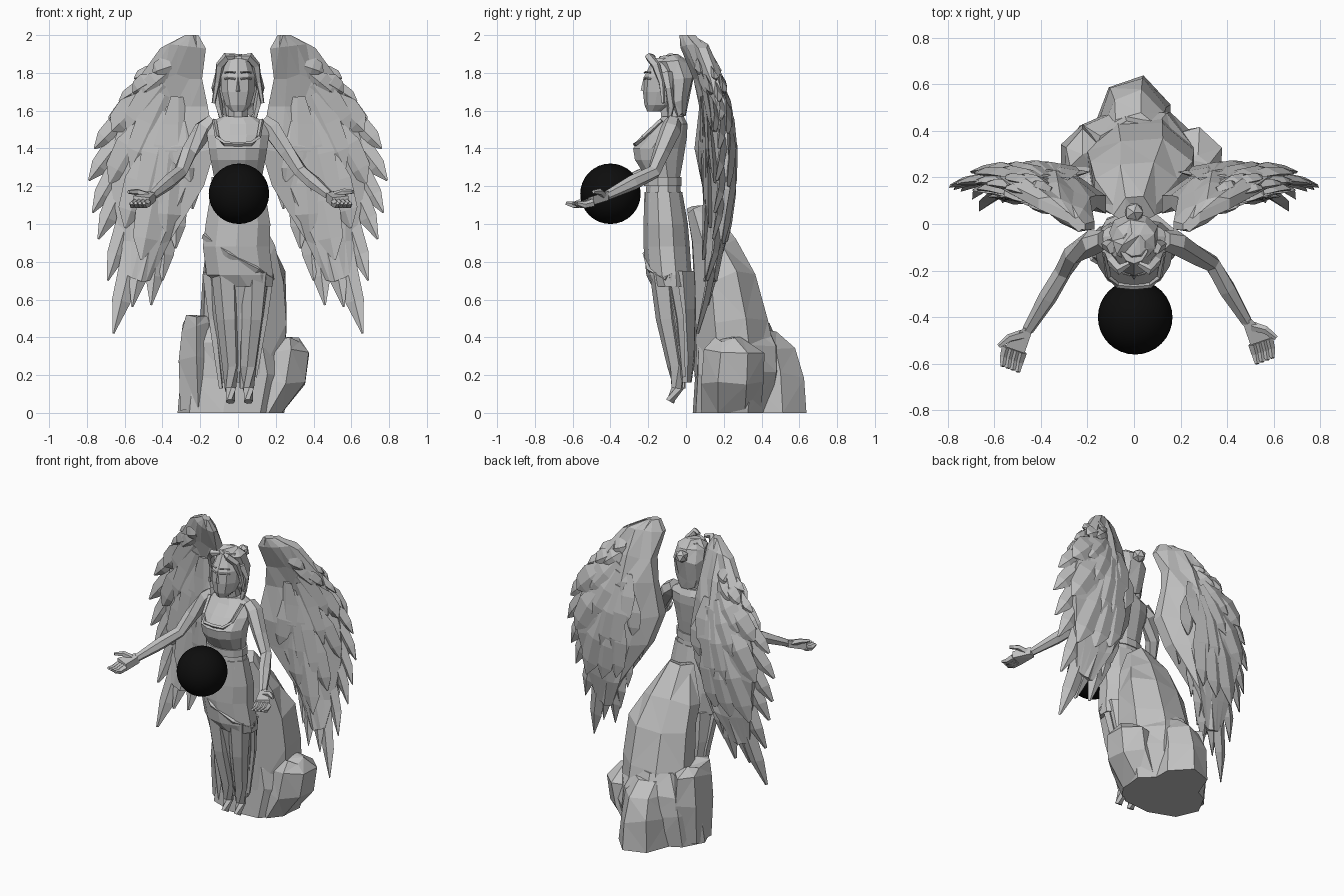
import bpy, bmesh, math, random
from mathutils import Vector as V

random.seed(4)


def material(name, c):
    m = bpy.data.materials.new(name)
    m.diffuse_color = (c, c, c, 1)
    return m


STONE = material("stone grey", 0.53)
BLACK = material("orb black", 0.004)


def finish(name, bm, mat=STONE, mirror=False):
    bmesh.ops.recalc_face_normals(bm, faces=bm.faces)
    me = bpy.data.meshes.new(name)
    bm.to_mesh(me)
    bm.free()
    me.materials.append(mat)
    ob = bpy.data.objects.new(name, me)
    bpy.context.collection.objects.link(ob)
    if mirror:
        ob.modifiers.new("mirror", "MIRROR").use_mirror_merge = False
    return ob


def skin(bm, rings):
    """Bridge equal-length rings of points and cap both ends."""
    rows = [[bm.verts.new(p) for p in r] for r in rings]
    n = len(rows[0])
    for a, b in zip(rows, rows[1:]):
        for i in range(n):
            j = (i + 1) % n
            bm.faces.new((a[i], a[j], b[j], b[i]))
    bm.faces.new(rows[0])
    bm.faces.new(rows[-1])


def loft(name, sections, n=10, rough=0):
    """Stack of ellipses: z, x centre, front y, back y, half width."""
    bm = bmesh.new()
    rings = []
    for z, cx, y0, y1, rx in sections:
        ring = []
        for i in range(n):
            a = math.tau * (i + 0.5) / n
            k = 1 + random.uniform(-rough, rough)
            dz = random.uniform(-rough, rough) * 0.5 if z > 0 else 0
            ring.append((cx + k * rx * math.cos(a), (y0 + y1) / 2 + k * (y1 - y0) / 2 * math.sin(a), z + dz))
        rings.append(ring)
    skin(bm, rings)
    if rough:
        bmesh.ops.triangulate(bm, faces=bm.faces)
    return finish(name, bm)


def tube(bm, pts, radii, n=6):
    pts = [V(p) for p in pts]
    rings = []
    for i, p in enumerate(pts):
        d = (pts[min(i + 1, len(pts) - 1)] - pts[max(i - 1, 0)]).normalized()
        u = d.cross(V((0.31, 0.2, 0.93))).normalized()
        w = d.cross(u)
        rings.append([p + radii[i] * (u * math.cos(math.tau * k / n) + w * math.sin(math.tau * k / n))
                      for k in range(n)])
    skin(bm, rings)


def hull(bm, pts):
    bmesh.ops.convex_hull(bm, input=[bm.verts.new(p) for p in pts])


def interp(table, z):
    for a, b in zip(table, table[1:]):
        if b[0] <= z <= a[0]:
            t = (z - a[0]) / (b[0] - a[0])
            return [p + (q - p) * t for p, q in zip(a, b)]
    return list(table[0] if z > table[0][0] else table[-1])


# Floating orb
bm = bmesh.new()
bmesh.ops.create_uvsphere(bm, u_segments=32, v_segments=16, radius=0.16)
bmesh.ops.translate(bm, verts=bm.verts, vec=(0.005, -0.4, 1.16))
finish("orb", bm, BLACK).data.shade_smooth()

# Torso with bust, belt, neck and neckline
loft("torso", [(1.12, 0, -0.22, -0.02, 0.15), (1.24, 0, -0.21, -0.03, 0.13), (1.34, 0, -0.275, -0.01, 0.15),
               (1.4, 0, -0.285, 0, 0.16), (1.47, 0, -0.22, 0.01, 0.17),
               (1.53, 0, -0.16, 0.01, 0.16), (1.57, 0, -0.13, -0.01, 0.09)], 12)
loft("belt", [(1.2, 0, -0.225, -0.02, 0.145), (1.25, 0, -0.225, -0.02, 0.145)], 12)
loft("neck", [(1.52, 0, -0.13, 0, 0.06), (1.68, 0, -0.15, -0.02, 0.05)], 8)
bm = bmesh.new()
half = [(0.125, -0.13, 1.55), (0.11, -0.225, 1.46), (0.07, -0.263, 1.425), (0, -0.27, 1.422)]
tube(bm, half, [0.012] * 4, 4)
finish("neckline", bm, mirror=True)

# Draped skirt, hip wrap and tapering legs
loft("hip_wrap", [(0.67, 0.05, -0.18, 0.02, 0.14), (0.73, 0.01, -0.21, 0.03, 0.185), (0.88, -0.01, -0.225, 0.02, 0.185),
                  (1.0, 0, -0.225, 0.01, 0.18), (1.17, 0, -0.22, -0.02, 0.15)])
loft("skirt", [(0.16, 0, -0.04, 0.03, 0.085), (0.3, 0, -0.07, 0.05, 0.11), (0.55, 0, -0.13, 0.06, 0.15),
               (0.75, 0.01, -0.18, 0.06, 0.17)], 9)
bm = bmesh.new()
for x in (-0.04, 0.055):
    tube(bm, [(x * 1.7, -0.12, 0.75), (x * 1.4, -0.1, 0.5), (x, -0.055, 0.25), (x, -0.045, 0.13), (x, -0.085, 0.06)],
         [0.075, 0.06, 0.045, 0.032, 0.025])
finish("legs_and_feet", bm)
bm = bmesh.new()
for i in range(6):
    x = -0.15 + 0.06 * i
    tube(bm, [(x * 1.1, -0.12 + 2 * x * x, 0.74), (x * 0.9, -0.1 + 3 * x * x, 0.5),
              (x * 0.6, -0.035 + x * x, 0.13 + 0.03 * (i % 3))], [0.03, 0.025, 0.012], 4)
tube(bm, [(-0.18, -0.14, 0.94), (-0.05, -0.21, 0.84), (0.1, -0.19, 0.76), (0.18, -0.1, 0.71)], [0.02] * 4, 4)
finish("cloth_folds", bm)

# Head with nose, brows, eyelids and mouth
loft("head", [(1.595, 0, -0.205, -0.13, 0.035), (1.63, 0, -0.22, -0.06, 0.07), (1.70, 0, -0.228, -0.01, 0.092),
              (1.78, 0, -0.222, 0, 0.096), (1.88, 0, -0.17, -0.03, 0.06)])
bm = bmesh.new()
hull(bm, [(-0.012, -0.222, 1.70), (0.012, -0.222, 1.70), (0, -0.24, 1.708), (0, -0.222, 1.785)])
finish("nose", bm)
bm = bmesh.new()
for z in (1.802, 1.768):
    tube(bm, [(0.015, -0.220, z), (0.045, -0.211, z + 0.004), (0.07, -0.187, z)], [0.005] * 3, 4)
finish("face_details", bm, mirror=True)

# Swept hair, bun and side locks
loft("hair", [(1.58, 0, -0.06, 0.0, 0.075), (1.65, 0, -0.1, 0.015, 0.1), (1.78, 0, -0.12, 0.045, 0.108),
              (1.86, 0, -0.165, 0.02, 0.095), (1.895, 0, -0.14, -0.04, 0.05)], 9, 0.03)
bm = bmesh.new()
bmesh.ops.create_icosphere(bm, subdivisions=1, radius=0.045)
bmesh.ops.translate(bm, verts=bm.verts, vec=(0, 0.05, 1.82))
finish("hair_bun", bm)
bm = bmesh.new()
tube(bm, [(0.02, -0.17, 1.885), (0.06, -0.195, 1.885), (0.095, -0.16, 1.84), (0.11, -0.13, 1.75), (0.13, -0.12, 1.64)],
     [0.012, 0.024, 0.024, 0.016, 0.01], 5)
tube(bm, [(0.09, -0.1, 1.8), (0.12, -0.09, 1.72), (0.1, -0.08, 1.62), (0.085, -0.09, 1.54)], [0.03, 0.022, 0.02, 0.01], 5)
finish("side_locks", bm, mirror=True)

# Arms reaching forward with open palms
for s, dx, dy, side in ((-1, 0.03, -0.025, "left"), (1, 0.0, 0.01, "right")):
    def P(x, y, z, k=1):
        return (s * (x - dx * k), y + dy * k, z)
    bm = bmesh.new()
    tube(bm, [P(0.13, -0.07, 1.54, 0), P(0.18, -0.08, 1.5, 0), P(0.26, -0.13, 1.38, 0), P(0.335, -0.18, 1.275),
              P(0.4, -0.29, 1.22), P(0.485, -0.43, 1.15)], [0.045, 0.055, 0.045, 0.038, 0.04, 0.025])
    finish(side + "_arm", bm)
    bm = bmesh.new()
    hull(bm, [P(x, y, z + dz) for x, y, z in ((0.465, -0.43, 1.145), (0.505, -0.42, 1.15), (0.5, -0.53, 1.115),
                                             (0.585, -0.5, 1.125)) for dz in (-0.024, 0.024)])
    for i in range(4):
        x, y = 0.51 + 0.022 * i, -0.525 + 0.008 * i
        tube(bm, [P(x, y, 1.112), P(x + 0.012, y - 0.045, 1.1), P(x + 0.018, y - 0.085, 1.11)], [0.022, 0.018, 0.01], 5)
    tube(bm, [P(0.51, -0.45, 1.15), P(0.565, -0.465, 1.17), P(0.61, -0.5, 1.17)], [0.022, 0.018, 0.01], 5)
    finish(side + "_hand", bm)

# Wings: z, inner x, outer x, back y, thickness
WING = [(2.0, 0.21, 0.28, 0.07, 0.03), (1.93, 0.17, 0.41, 0.115, 0.07), (1.77, 0.19, 0.53, 0.185, 0.09),
        (1.6, 0.16, 0.60, 0.23, 0.1), (1.4, 0.12, 0.66, 0.255, 0.13), (1.2, 0.18, 0.67, 0.25, 0.12),
        (0.9, 0.36, 0.62, 0.21, 0.08), (0.72, 0.46, 0.59, 0.165, 0.05), (0.42, 0.5, 0.6, 0.1, 0.03)]


def wing_y(x, z, depth=0):
    """Wing surface, from the back (depth 0) to the front (depth 1)."""
    _, x0, x1, y, th = interp(WING, z)
    u = min(1, max(0, (x - x0) / (x1 - x0)))
    y -= 1.5 * max(0, 0.42 - x) ** 2 + 0.45 * max(0, x - 0.42) ** 2
    return y - depth * (0.02 + th * math.sin(math.pi * (0.15 + 0.75 * u)))


bm = bmesh.new()
rings = []
for z, x0, x1, yb, th in WING[:-1]:
    back, front = [], []
    for i in range(6):
        x = x0 + (x1 - x0) * i / 5
        zz = z + (random.uniform(-0.025, 0.025) if z < 1.95 else 0)
        back.append((x, wing_y(x, z) + random.uniform(-0.012, 0.012), zz))
        front.append((x, wing_y(x, z, 1) + random.uniform(-0.01, 0.01), zz))
    rings.append(back + front[::-1])
skin(bm, rings)
bmesh.ops.triangulate(bm, faces=bm.faces)
finish("wing_core", bm, mirror=True)


def feather(bm, base, tip, w, depth, lift):
    d = (tip - base).normalized()
    s = V((-d.y, d.x))
    rings = []
    for t, k in ((0, 0.5), (0.4, 1), (0.78, 0.8), (1, 0.08)):
        p = base.lerp(tip, t)
        y = wing_y(p.x, p.y, depth) + lift * t
        a, b = p + s * w * k, p - s * w * k
        h = 0.02 * k + 0.003
        rings.append([(a.x, y - 0.008, a.y), (p.x, y + h, p.y), (b.x, y + 0.008, b.y), (p.x, y - h, p.y)])
    skin(bm, rings)


TIPS = [(0.55, 1.77), (0.63, 1.65), (0.68, 1.55), (0.76, 1.40), (0.79, 1.23), (0.77, 1.06), (0.74, 0.92), (0.69, 0.70),
        (0.66, 0.42), (0.56, 0.56), (0.46, 0.57), (0.40, 0.70), (0.33, 0.87), (0.24, 1.08)]
WRIST = V((0.31, 1.85))
# Feather layers: tip and base pull to the wing wrist, width, depth, tip lift, step, first
for name, pull, reach, w, depth, lift, step, first in (
        ("flight_feathers", 0, 0.55, 0.062, 0.45, 0, 1, 0),
        ("back_coverts", 0.22, 0.6, 0.085, 0.05, 0.01, 2, 1), ("back_scapulars", 0.48, 0.82, 0.085, 0.05, 0.01, 2, 0),
        ("front_coverts", 0.2, 0.6, 0.085, 0.95, -0.012, 2, 1), ("front_scapulars", 0.45, 0.82, 0.085, 0.95, -0.012, 2, 0)):
    bm = bmesh.new()
    for i in range(first, len(TIPS), step):
        t = V(TIPS[i])
        p = pull + (random.uniform(-0.05, 0.05) if pull else 0)
        feather(bm, t.lerp(WRIST, reach), t.lerp(WRIST, p), w * (0.7 if i < 3 else 1), depth, lift)
    finish(name, bm, mirror=True)

# Rock: overlapping rough boulders
loft("rock_base", [(0, -0.03, 0.03, 0.47, 0.285), (0.2, 0, 0.04, 0.5, 0.3), (0.36, 0, 0.03, 0.5, 0.27),
                   (0.46, 0, 0.06, 0.44, 0.18)], 9, 0.05)
loft("rock_rear", [(0, 0, 0.2, 0.64, 0.18), (0.2, 0, 0.2, 0.625, 0.16), (0.36, 0, 0.2, 0.58, 0.14),
                   (0.45, 0, 0.2, 0.48, 0.13)], 7, 0.05)
loft("rock_spire", [(0.2, 0.02, 0.03, 0.5, 0.25), (0.5, 0.025, 0.03, 0.44, 0.24), (0.72, 0.03, 0.03, 0.37, 0.23),
                    (0.9, 0.01, 0.02, 0.27, 0.19), (1.08, 0, 0, 0.12, 0.1)], 8, 0.07)
loft("rock_right_boulder", [(0, 0.14, 0.08, 0.4, 0.1), (0.16, 0.22, 0.07, 0.42, 0.15), (0.33, 0.25, 0.09, 0.42, 0.14),
                            (0.39, 0.26, 0.15, 0.3, 0.07)], 7, 0.04)
loft("rock_left_boulder", [(0.02, -0.21, 0.08, 0.4, 0.11), (0.3, -0.22, 0.06, 0.43, 0.105), (0.46, -0.22, 0.06, 0.42, 0.085),
                           (0.5, -0.22, 0.08, 0.3, 0.06)], 6, 0.06)
